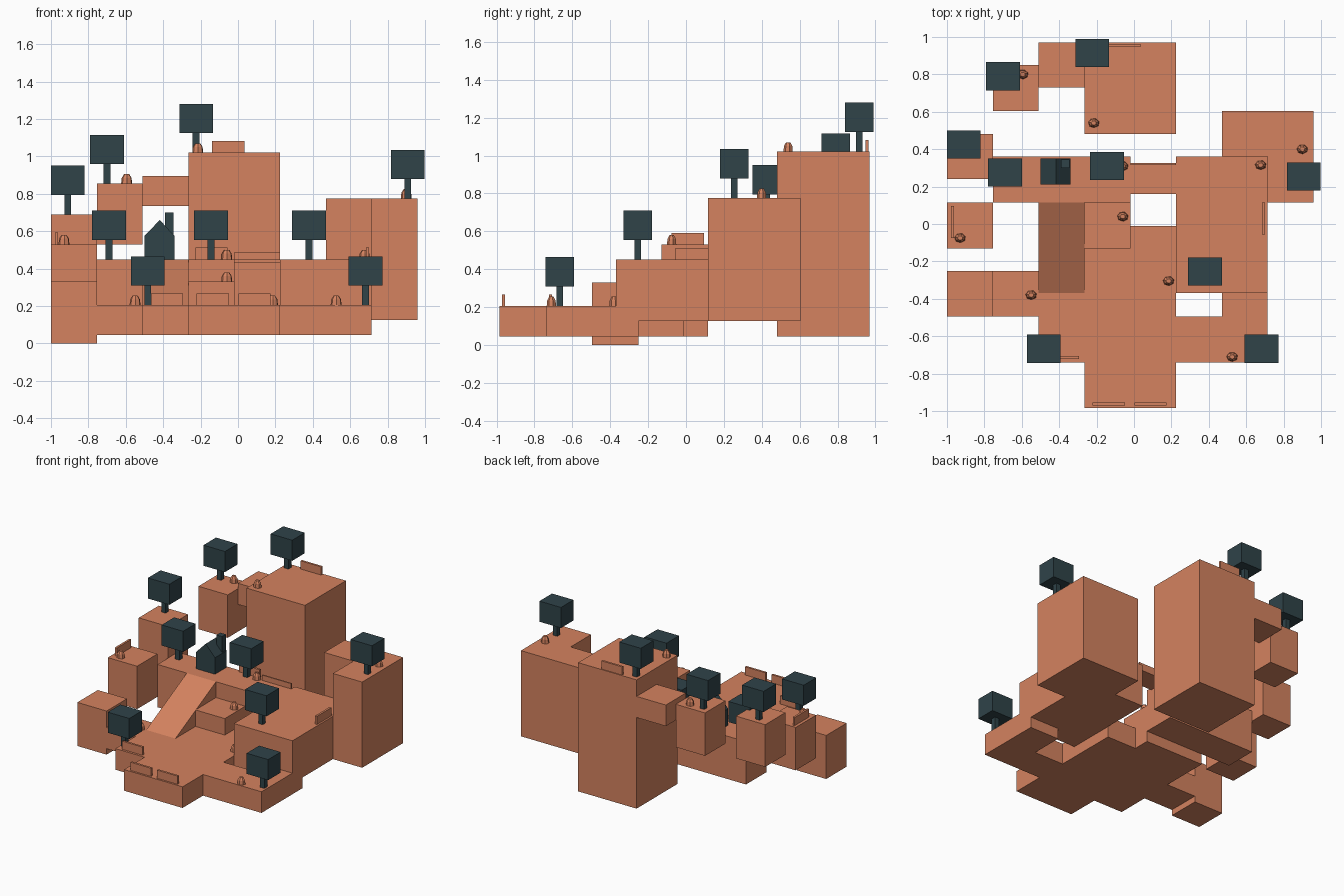
import bpy, bmesh, math

if "Cube" in bpy.data.objects:
    bpy.data.objects.remove(bpy.data.objects["Cube"])


def material(name, rgb):
    m = bpy.data.materials.new(name)
    m.diffuse_color = (*rgb, 1)
    m.use_nodes = True
    m.node_tree.nodes["Principled BSDF"].inputs["Base Color"].default_value = m.diffuse_color
    return m


CLAY = material("terracotta", (0.66, 0.225, 0.115))
DARK = material("dark_slate", (0.029, 0.056, 0.066))


def finish(name, bm, mat):
    bmesh.ops.recalc_face_normals(bm, faces=bm.faces)
    me = bpy.data.meshes.new(name)
    bm.to_mesh(me)
    bm.free()
    me.materials.append(mat)
    ob = bpy.data.objects.new(name, me)
    bpy.context.collection.objects.link(ob)
    return ob


def sweep(name, pts, vec, mat=CLAY):
    """Extrude a closed 3D outline along a vector."""
    bm = bmesh.new()
    face = bm.faces.new([bm.verts.new(p) for p in pts])
    res = bmesh.ops.extrude_face_region(bm, geom=[face], use_keep_orig=True)
    verts = [g for g in res["geom"] if isinstance(g, bmesh.types.BMVert)]
    bmesh.ops.translate(bm, verts=verts, vec=vec)
    return finish(name, bm, mat)


def prism(name, outline, z0, z1, mat=CLAY):
    return sweep(name, [(x, y, z0) for x, y in outline], (0, 0, z1 - z0), mat)


def box(name, x0, x1, y0, y1, z0, z1, mat=CLAY):
    return prism(name, [(x0, y0), (x1, y0), (x1, y1), (x0, y1)], z0, z1, mat)


# Ground plate with stepped outline
prism("ground_plate", [
    (-.265, -.985), (.225, -.985), (.225, -.74), (.715, -.74), (.715, -.25),
    (.47, -.25), (.47, -.495), (.225, -.495), (.225, -.01), (-.02, -.01),
    (-.02, .115), (-.51, .115), (-.51, -.25), (-.755, -.25), (-.755, -.495),
    (-.51, -.495), (-.51, -.74), (-.265, -.74)], .045, .205)

# Raised terraces
box("right_terrace", .225, .715, -.37, .36, .126, .45)
box("back_terrace", -.755, -.02, .115, .36, .126, .45)
box("low_step", -.265, -.02, -.13, .115, .205, .33)
prism("right_cliff", [(.47, .36), (.715, .36), (.715, .115), (.96, .115),
                      (.96, .605), (.47, .605)], .126, .775)
box("tower", -.265, .225, .48, .97, .045, 1.02)
box("tower_link", -.51, -.265, .73, .97, .735, .895)

# Floating stepping blocks on the left
box("step_block_1", -1, -.755, -.495, -.25, 0, .33)
box("step_block_2", -1, -.755, -.13, .115, .205, .53)
box("step_block_3", -1, -.755, .24, .48, .37, .69)
box("step_block_4", -.755, -.51, .605, .85, .53, .855)

# Ramp up to the back terrace
sweep("ramp", [(-.51, -.37, .205), (-.51, .115, .205), (-.51, .115, .45)],
      (.245, 0, 0))

# Bridge with one rail
box("bridge_deck", -.02, .225, .16, .315, .433, .45)
box("bridge_rail", -.02, .225, .315, .325, .433, .49)

# Low fence panels: centre x, centre y, ground height, runs along x?
FENCES = [(-.135, -.963, .205, True), (.088, -.963, .205, True),
          (-.38, -.715, .205, True), (-.052, .955, 1.02, True),
          (-.142, .345, .45, True), (-.97, .01, .53, False),
          (.693, .03, .45, False)]
for i, (x, y, z, along) in enumerate(FENCES):
    hx, hy = (.086, .008) if along else (.008, .086)
    box(f"fence_{i + 1}", x - hx, x + hx, y - hy, y + hy, z, z + .062)

# Trees: trunk and boxy crown
TREES = [(-.91, .425, .69), (-.70, .79, .855), (-.224, .915, 1.02),
         (-.69, .275, .45), (-.144, .31, .45), (.38, -.255, .45),
         (.907, .255, .775), (-.482, -.667, .205), (.682, -.667, .205)]
for i, (x, y, z) in enumerate(TREES):
    box(f"tree_trunk_{i + 1}", x - .018, x + .018, y - .018, y + .018,
        z, z + .104, DARK)
    box(f"tree_crown_{i + 1}", x - .09, x + .09, y - .075, y + .075,
        z + .104, z + .26, DARK)

# House with gable roof and chimney
sweep("house", [(-.5, .21, .45), (-.34, .21, .45), (-.34, .21, .575),
                (-.418, .21, .66), (-.5, .21, .575)], (0, .14, 0), DARK)
box("chimney", -.39, -.344, .30, .345, .5, .70, DARK)

# Small faceted rocks
ROCKS = [(-.595, .80, .855), (-.215, .54, 1.02), (-.06, .31, .45),
         (.677, .315, .45), (.9, .40, .775), (-.06, .04, .33),
         (-.93, -.075, .53), (-.55, -.38, .205), (.185, -.305, .205),
         (.525, -.71, .205)]
for i, (x, y, z) in enumerate(ROCKS):
    bm = bmesh.new()
    # stacked tapering rings: radius, height
    rings = []
    for r, h in [(.03, 0), (.027, .03), (.014, .05)]:
        rings.append([bm.verts.new((x + r * math.cos(a * math.tau / 7 + .3),
                                    y + r * .85 * math.sin(a * math.tau / 7 + .3),
                                    z + h)) for a in range(7)])
    for lo, hi in zip(rings, rings[1:]):
        for a in range(7):
            b = (a + 1) % 7
            bm.faces.new((lo[a], lo[b], hi[b], hi[a]))
    bm.faces.new(rings[-1])
    bm.faces.new(rings[0])
    finish(f"rock_{i + 1}", bm, CLAY)
